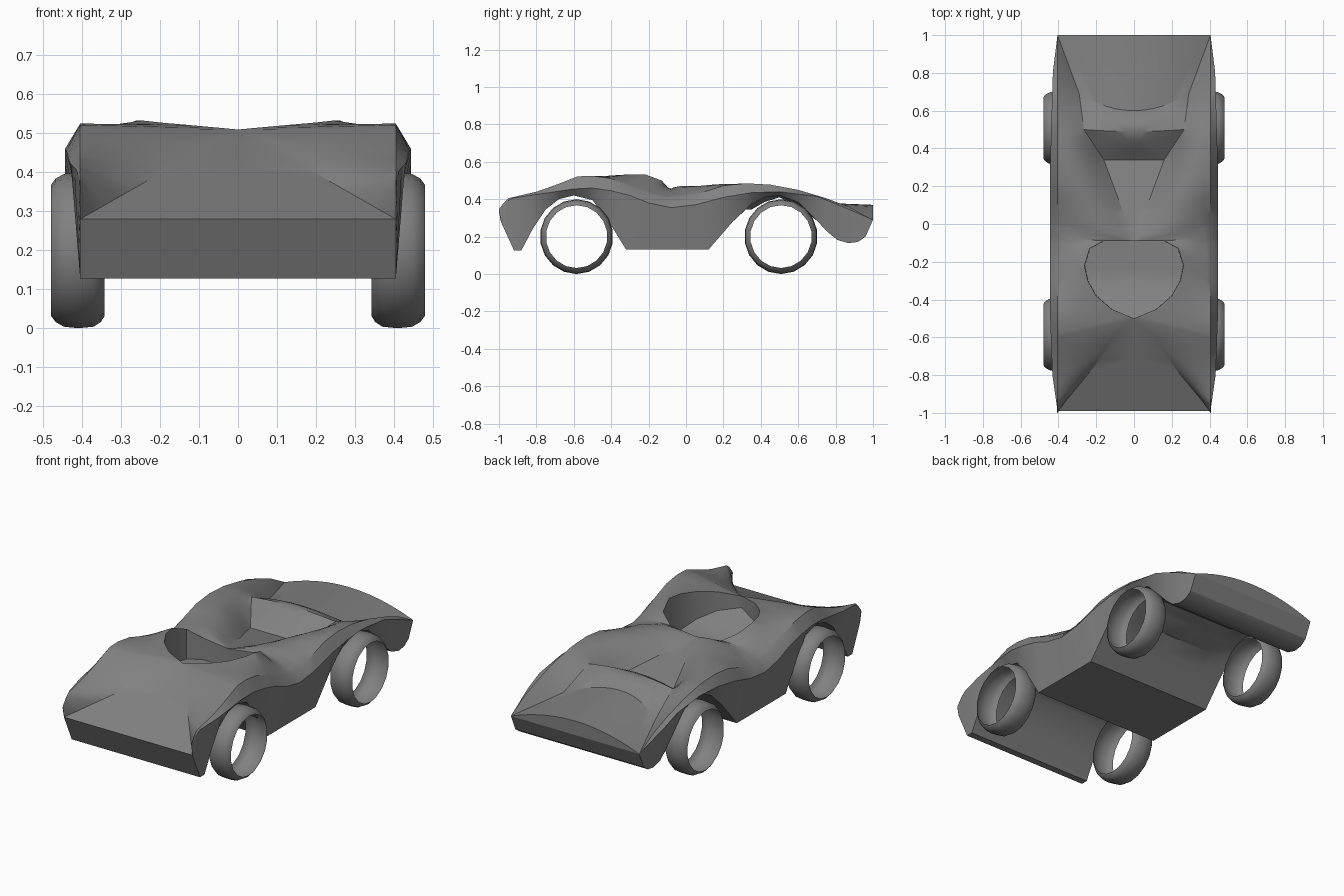
import bpy, bmesh, math

if "Cube" in bpy.data.objects:
    bpy.data.objects.remove(bpy.data.objects["Cube"])

def interp(table, t):
    for a, b in zip(table, table[1:]):
        if t <= b[0] + 1e-9:
            s = max(0, (t - a[0]) / (b[0] - a[0]))
            return [p + (q - p) * s for p, q in zip(a[1:], b[1:])]
    return list(table[-1][1:])

# profile curves of the right half, all keyed by length position
UNDER = [(-.99, .28), (-.92, .127), (-.88, .127), (-.82, .24), (-.75, .345), (-.68, .40), (-.6, .42),
         (-.5, .395), (-.4, .26), (-.32, .13), (.12, .13), (.25, .28), (.35, .375), (.42, .41),
         (.5, .42), (.6, .385), (.7, .285), (.76, .222), (.81, .182), (.87, .165), (.92, .172),
         (.96, .2), (1, .29)]
CREASE = [(-.99, .29), (-.98, .335), (-.97, .38), (-.93, .405), (-.8, .425), (-.6, .455), (-.5, .46),
          (-.4, .445), (-.3, .42), (-.2, .38), (-.08, .355), (.05, .37), (.2, .41), (.35, .435),
          (.5, .44), (.7, .415), (.85, .355), (1, .29)]
RIDGE = [(-.99, .28), (-.975, .38), (-.95, .405), (-.8, .44), (-.7, .475), (-.58, .522), (-.5, .525),
         (-.4, .51), (-.3, .47), (-.2, .43), (-.1, .405), (0, .41), (.1, .44), (.2, .472),
         (.32, .485), (.45, .478), (.6, .45), (.75, .405), (.87, .36), (1, .29)]
WIDTH = [(-.99, .405), (-.8, .432), (-.5, .444), (.3, .444), (.8, .43), (1, .405)]
# hood edge, cockpit rim, rear window edge, lid edge
INNER = [(-.99, .405, -.99, .28), (-.96, .3, -.863, .34), (-.8, .16, -.694, .42), (-.6, 0, -.5, .51),
         (-.52, .12, -.45, .521), (-.46, .2, -.38, .528), (-.4, .245, -.3, .533), (-.3, .262, -.22, .533),
         (-.15, .235, -.13, .5), (-.07, .16, -.09, .455), (-.02, 0, -.09, .435), (.15, .08, .125, .39),
         (.32, .16, .34, .347), (.5, .265, .5, .435), (.7, .29, .69, .337), (1, .405, 1, .29)]
# buttress swelling, and ceiling limit below the rear window
BUMP = [(-.99, 0), (-.15, 0), (-.07, .02), (0, .05), (.15, .05), (.32, .045), (.5, .005), (1, 0)]
CEIL = [(-.99, 1), (.25, 1), (.26, .345), (.35, .345), (.42, .385), (.5, .41), (.6, .36), (1, .36)]

bm = bmesh.new()

def bridge(*rows):
    """Skin between rows of points."""
    vs = [[bm.verts.new(p) for p in r] for r in rows]
    for a, b in zip(vs, vs[1:]):
        for i in range(len(a) - 1):
            bm.faces.new((a[i], a[i + 1], b[i + 1], b[i]))

ts = sorted({k[0] for tab in (UNDER, CREASE, RIDGE, INNER) for k in tab})
inner = {t: interp(INNER, t) for t in ts}
w = {t: interp(WIDTH, t)[0] for t in ts}
nose = {t: -1 if t == -.98 else t for t in ts}
under = [(.405, t, interp(UNDER, t)[0]) for t in ts]
crease = [(w[t], nose[t], interp(CREASE, t)[0]) for t in ts]
ridge = [(.405, nose[t], interp(RIDGE, t)[0]) for t in ts]

# underside, side wall and shoulder
low = [min(z, interp(CEIL, y)[0]) for x, y, z in under]
bridge([(0, p[1], z) for p, z in zip(under, low)], [(.25, p[1], z) for p, z in zip(under, low)],
       [(.32, y, z) for x, y, z in under], under, crease, ridge)

# fender tops, from ridge to the inner edges
rows = []
for k in range(9):
    s = k / 8
    row = []
    for r, t in zip(ridge, ts):
        p = [a + (b - a) * s for a, b in zip(r, inner[t])]
        p[2] += math.sin(math.pi * s) * interp(BUMP, t)[0]
        row.append(p)
    rows.append(row)
bridge(*rows)

def span(a, b):
    return [inner[t] for t in ts if a - 1e-6 <= t <= b + 1e-6]

def centre(row):
    return [(0, y, z) for x, y, z in row]

# hood and rear window floor
for a, b in ((-.99, -.6), (-.02, .32)):
    bridge(span(a, b), centre(span(a, b)))

# cockpit wall and floor
rim = span(-.6, -.02)
floor = [(x * .99, y, .33 + max(0, -.31 - y) * .6) for x, y, z in rim]
bridge(rim, floor, centre(floor))

# rear window arc, rounded hoop behind it, and crowned lid
def crown(y, z, t, n=6):
    """Arched row from the centre line to the inner edge at key t."""
    x1, y1, z1 = interp(INNER, t)
    return [(x1 * i / n, y + (y1 - y) * (i / n) ** 2, z + (z1 - z) * (i / n) ** 2) for i in range(n + 1)]

arc = crown(.4, .395, .32)
lid = crown(.6, .393, .7)
tail = crown(1, .37, 1)
bridge([(p[0], .34, .347) for p in arc], arc, crown(.445, .435, .41), crown(.49, .455, .5),
       crown(.525, .453, .55), crown(.565, .433, .6), lid)
bridge(lid, crown(.8, .378, .85), tail, [(x, 1, .29) for x, y, z in tail])

bmesh.ops.remove_doubles(bm, verts=bm.verts, dist=.0008)
bmesh.ops.dissolve_degenerate(bm, edges=bm.edges, dist=.0005)
bmesh.ops.recalc_face_normals(bm, faces=bm.faces)

grey = bpy.data.materials.new("dark_grey")
grey.diffuse_color = (.22, .22, .22, 1)
grey.use_nodes = True
grey.node_tree.nodes["Principled BSDF"].inputs["Base Color"].default_value = grey.diffuse_color

def make(name, bm, angle):
    me = bpy.data.meshes.new(name)
    bm.to_mesh(me)
    bm.free()
    me.materials.append(grey)
    ob = bpy.data.objects.new(name, me)
    bpy.context.collection.objects.link(ob)
    bpy.ops.object.select_all(action='DESELECT')
    bpy.context.view_layer.objects.active = ob
    ob.select_set(True)
    bpy.ops.object.shade_smooth_by_angle(angle=math.radians(angle))
    return ob

body = make("car_body", bm, 30)
mir = body.modifiers.new("mirror", 'MIRROR')
mir.merge_threshold = .0005

# open ring wheels
TYRE = [(.342, .168), (.352, .184), (.37, .196), (.41, .2), (.447, .196), (.468, .184), (.48, .168)]
N = 18
for end, cy in (("front", -.585), ("rear", .508)):
    for side, sx in (("right", 1), ("left", -1)):
        bm = bmesh.new()
        bridge(*[[(sx * x, cy + r * .98 * math.sin(2 * math.pi * i / N), .2 - r * math.cos(2 * math.pi * i / N))
                  for i in range(N + 1)] for x, r in TYRE])
        bmesh.ops.remove_doubles(bm, verts=bm.verts, dist=.0005)
        bmesh.ops.recalc_face_normals(bm, faces=bm.faces)
        make(f"{end}_{side}_wheel", bm, 35)
